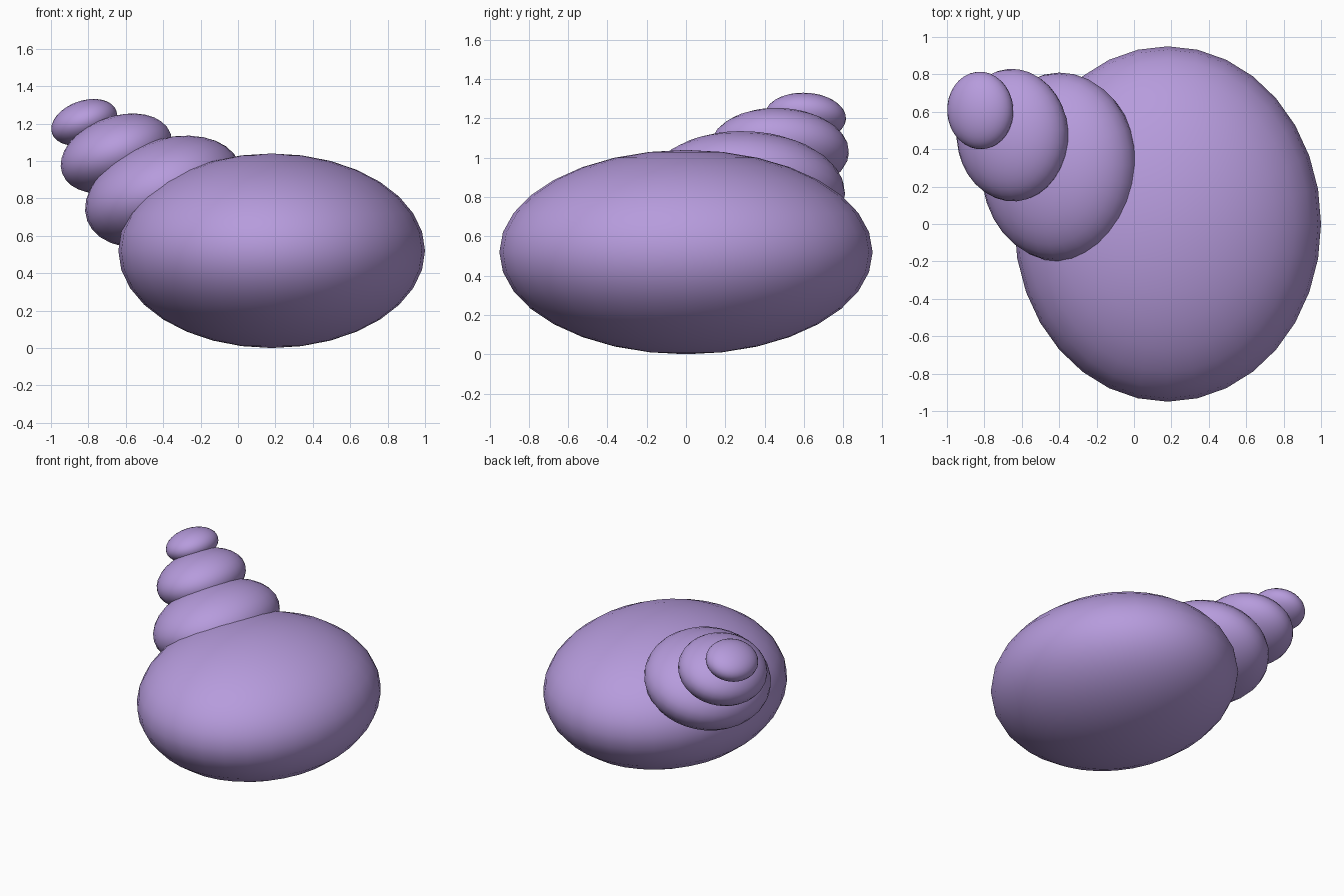
import bpy
from math import radians

if "Cube" in bpy.data.objects:
    bpy.data.objects.remove(bpy.data.objects["Cube"])

# Shell colour
shell = bpy.data.materials.new("shell_purple")
shell.diffuse_color = (0.47, 0.33, 0.72, 1)
shell.use_nodes = True
shell.node_tree.nodes["Principled BSDF"].inputs["Base Color"].default_value = shell.diffuse_color


def whorl(name, centre, radii, tilt=(0, 0, 0)):
    """One smooth squashed ball of the spiral shell."""
    bpy.ops.mesh.primitive_uv_sphere_add(segments=32, ring_count=16, radius=1, location=centre)
    ob = bpy.context.object
    ob.name = name
    ob.scale = radii
    ob.rotation_euler = [radians(a) for a in tilt]
    bpy.ops.object.shade_smooth()
    ob.data.materials.append(shell)


# Large body whorl, then the leaning spire up to the tip
whorl("body_whorl", (0.18, 0, 0.52), (0.82, 0.95, 0.52))
whorl("lower_spire_whorl", (-0.40, 0.305, 0.835), (0.435, 0.505, 0.275), (-2.5, -21, 1))
whorl("upper_spire_whorl", (-0.65, 0.475, 1.04), (0.31, 0.355, 0.197), (-3.5, -20, 5))
whorl("spire_tip", (-0.822, 0.607, 1.207), (0.183, 0.208, 0.115), (-4, -19, 6))
